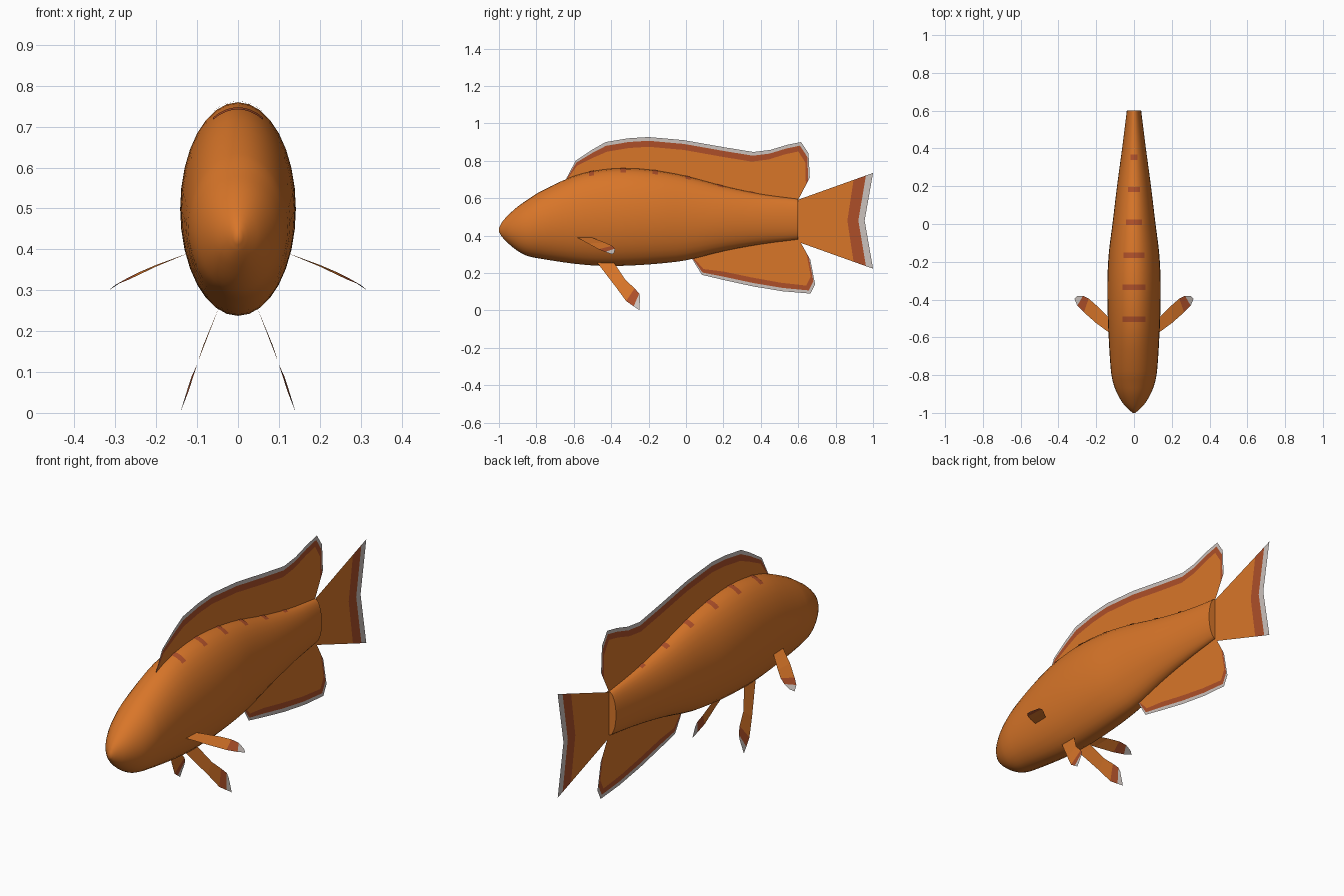
import bpy, bmesh, math
from mathutils import Vector

if "Cube" in bpy.data.objects:
    bpy.data.objects.remove(bpy.data.objects["Cube"])


def material(name, rgb):
    m = bpy.data.materials.new(name)
    m.diffuse_color = (*rgb, 1)
    m.use_nodes = True
    m.node_tree.nodes["Principled BSDF"].inputs["Base Color"].default_value = m.diffuse_color
    return m


ORANGE = material("orange", (0.69, 0.18, 0.022))
RUST = material("rust", (0.42, 0.078, 0.022))
GREY = material("pale_grey", (0.60, 0.54, 0.51))


def make(name, verts, faces, mats, indices=None):
    mesh = bpy.data.meshes.new(name)
    mesh.from_pydata([tuple(v) for v in verts], [], faces)
    for m in mats:
        mesh.materials.append(m)
    if indices:
        mesh.polygons.foreach_set("material_index", indices)
    bm = bmesh.new()
    bm.from_mesh(mesh)
    bmesh.ops.recalc_face_normals(bm, faces=bm.faces)
    bm.to_mesh(mesh)
    bm.free()
    ob = bpy.data.objects.new(name, mesh)
    bpy.context.collection.objects.link(ob)
    return ob


def smooth(ob):
    bpy.ops.object.select_all(action='DESELECT')
    bpy.context.view_layer.objects.active = ob
    ob.select_set(True)
    bpy.ops.object.shade_smooth_by_angle(angle=math.radians(40))


def sheet(name, rows, row_mats):
    """Flat fin from equal-length rows of points, one colour per gap."""
    n = len(rows[0])
    verts = [p for r in rows for p in r]
    faces, idx = [], []
    for i in range(len(rows) - 1):
        for j in range(n - 1):
            a = i * n + j
            faces.append((a, a + 1, a + n + 1, a + n))
            idx.append(row_mats[i])
    return make(name, verts, faces, [ORANGE, RUST, GREY], idx)


# Body stations: y, top z, bottom z, half width
STATIONS = [
    (-1.0, .440, .420, .006), (-.985, .470, .395, .025), (-.95, .510, .358, .058),
    (-.90, .555, .318, .088), (-.85, .590, .292, .108), (-.78, .635, .277, .122),
    (-.60, .718, .250, .134), (-.45, .752, .238, .140), (-.30, .760, .240, .141),
    (-.15, .746, .250, .133), (0, .718, .268, .114), (.20, .665, .317, .090),
    (.40, .622, .354, .063), (.60, .595, .380, .038)]


def section(y):
    """Smoothly interpolated centre height, half height and half width."""
    s = STATIONS
    k = max(i for i in range(len(s) - 1) if s[i][0] <= y + 1e-9)
    a, b = s[k], s[k + 1]
    p, q = s[max(k - 1, 0)], s[min(k + 2, len(s) - 1)]
    h = b[0] - a[0]
    t = (y - a[0]) / h
    v = []
    for c in (1, 2, 3):
        m0 = (b[c] - p[c]) / (b[0] - p[0]) * h
        m1 = (q[c] - a[c]) / (q[0] - a[0]) * h
        v.append((2*t**3 - 3*t*t + 1) * a[c] + (t**3 - 2*t*t + t) * m0
                 + (3*t*t - 2*t**3) * b[c] + (t**3 - t*t) * m1)
    return (v[0] + v[1]) / 2, (v[0] - v[1]) / 2, v[2]


def skin(y, angle, lift=0):
    """Point on the body; angle 0 is the top of the back."""
    c, rz, rx = section(y)
    return ((rx + lift) * math.sin(angle), y, c + (rz + lift) * math.cos(angle))


# Body
SEG = 32
ys = []
for a, b in zip(STATIONS, STATIONS[1:]):
    ys += [a[0] + (b[0] - a[0]) * i / 3 for i in range(3)]
ys.append(STATIONS[-1][0])
verts = [skin(y, math.tau * j / SEG) for y in ys for j in range(SEG)]
faces = [(i*SEG + j, i*SEG + (j+1) % SEG, (i+1)*SEG + (j+1) % SEG, (i+1)*SEG + j)
         for i in range(len(ys) - 1) for j in range(SEG)]
faces += [tuple(range(SEG)), tuple(range(len(verts) - SEG, len(verts)))]
smooth(make("body", verts, faces, [ORANGE]))

# Short stripes across the back
for y, half in [(-.505, .06), (-.335, .06), (-.165, .055), (.01, .042), (.183, .031), (.353, .018)]:
    spread = math.asin(half / section(y)[2])
    rows = [[skin(y + d, spread * (j / 4 - 1), .002) for j in range(9)]
            for d in (-.014, 0, .014)]
    smooth(sheet("back_stripe", rows, [1, 1]))


def edged_fin(name, rays, red, grey):
    """Fin in the middle plane; each ray is base y, z, outer y, z."""
    rows = [[], [], [], []]
    for by, bz, oy, oz in rays:
        base, outer = Vector((0, by, bz)), Vector((0, oy, oz))
        d = base - outer
        k = min(1, d.length / .2)
        d.normalize()
        for row, p in zip(rows, (base, outer + d * red * k, outer + d * grey * k, outer)):
            row.append(p)
    return sheet(name, rows, [0, 1, 2])


# Dorsal fin
edged_fin("dorsal_fin", [
    (-.62, .69, -.64, .705), (-.56, .70, -.59, .80), (-.47, .70, -.50, .86),
    (-.40, .70, -.43, .90), (-.29, .70, -.31, .92), (-.20, .70, -.20, .927),
    (-.02, .68, -.01, .91), (.17, .63, .20, .873), (.32, .59, .36, .847),
    (.40, .58, .45, .858), (.47, .57, .54, .885), (.52, .57, .615, .90),
    (.56, .57, .655, .84), (.58, .57, .662, .71), (.59, .58, .607, .605)], .052, .02)

# Anal fin
edged_fin("anal_fin", [
    (.05, .31, .03, .28), (.12, .32, .085, .19), (.20, .35, .20, .163),
    (.33, .37, .36, .128), (.44, .38, .52, .102), (.51, .39, .665, .09),
    (.55, .40, .69, .14), (.58, .40, .665, .27), (.59, .40, .615, .36)], .048, .019)

# Tail fin
tail_base = [(.60, .592), (.60, .48), (.60, .366)]
tail_tip = [(1.0, .735), (.955, .48), (1.0, .223)]
sheet("tail_fin", [[(0, a[0] + (b[0] - a[0]) * f, a[1] + (b[1] - a[1]) * f)
                    for a, b in zip(tail_base, tail_tip)]
                   for f in (0, .74, .905, 1)], [0, 1, 2])

# Paired fins, mirrored left and right
PECTORAL = [[(.118, -.585, .392), (.118, -.51, .392)],
            [(.20, -.525, .358), (.20, -.43, .362)],
            [(.265, -.468, .327), (.24, -.395, .345)],
            [(.300, -.432, .313), (.27, -.380, .330)],
            [(.316, -.395, .300), (.30, -.382, .310)]]
PELVIC = [[(.045, -.48, .262), (.045, -.39, .262)],
          [(.098, -.375, .125), (.085, -.325, .165)],
          [(.122, -.320, .050), (.100, -.275, .118)],
          [(.133, -.280, .022), (.113, -.250, .090)],
          [(.141, -.250, .002), (.120, -.245, .070)]]
for side, sx in (("right", 1), ("left", -1)):
    for kind, rows in (("pectoral", PECTORAL), ("pelvic", PELVIC)):
        sheet(f"{side}_{kind}_fin", [[(sx * x, y, z) for x, y, z in r] for r in rows],
              [0, 0, 1, 2])
